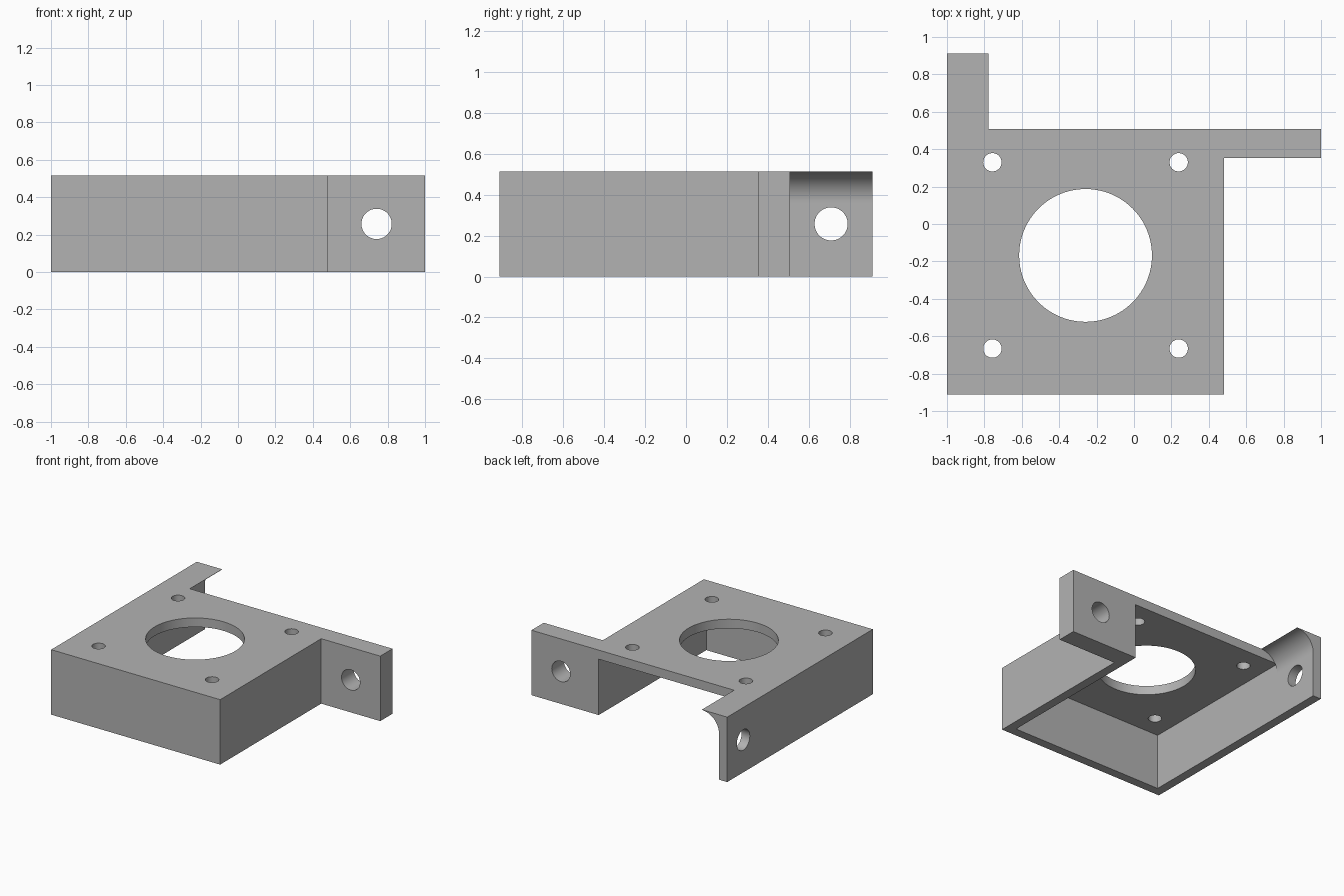
import bpy, bmesh, math
from mathutils import Matrix, Vector

if "Cube" in bpy.data.objects:
    bpy.data.objects.remove(bpy.data.objects["Cube"], do_unlink=True)

# Main dimensions
H = 0.515                      # overall height
T = 0.072                      # wall and plate thickness
LEFT, RIGHT, EAR = -1.0, 0.482, 1.0
FRONT, BACK, TAB = -0.912, 0.508, 0.912
EAR_FRONT = 0.354
FLARE = -0.778                 # outer lip of the flared tab
CX, CY = -0.259, -0.168        # motor opening centre

grey = bpy.data.materials.new("plain grey")
grey.use_nodes = True
color = (0.45, 0.45, 0.45, 1)
grey.diffuse_color = color
grey.node_tree.nodes["Principled BSDF"].inputs["Base Color"].default_value = color


def make_object(name, bm):
    bmesh.ops.recalc_face_normals(bm, faces=bm.faces)
    mesh = bpy.data.meshes.new(name)
    bm.to_mesh(mesh)
    bm.free()
    mesh.materials.append(grey)
    obj = bpy.data.objects.new(name, mesh)
    bpy.context.collection.objects.link(obj)
    return obj


def prism(name, points, sweep):
    """Extrude a closed outline of 3D points along a vector."""
    bm = bmesh.new()
    face = bm.faces.new([bm.verts.new(p) for p in points])
    out = bmesh.ops.extrude_face_region(bm, geom=[face])
    moved = [v for v in out["geom"] if isinstance(v, bmesh.types.BMVert)]
    bmesh.ops.translate(bm, verts=moved, vec=Vector(sweep))
    return make_object(name, bm)


def cylinder(name, center, radius, depth, axis, sides=64):
    bm = bmesh.new()
    turn = Vector((0, 0, 1)).rotation_difference(Vector(axis)).to_matrix().to_4x4()
    bmesh.ops.create_cone(bm, cap_ends=True, segments=sides, radius1=radius,
                          radius2=radius, depth=depth,
                          matrix=Matrix.Translation(center) @ turn)
    return make_object(name, bm)


def cut(target, cutter):
    cutter.hide_render = True
    mod = target.modifiers.new("cut", 'BOOLEAN')
    mod.operation, mod.solver, mod.object = 'DIFFERENCE', 'EXACT', cutter
    bpy.context.view_layer.objects.active = target
    bpy.ops.object.modifier_apply(modifier=mod.name)
    bpy.data.objects.remove(cutter, do_unlink=True)


# Housing with the solid ear on its side
outline = [(LEFT, FRONT), (RIGHT, FRONT), (RIGHT, EAR_FRONT),
           (EAR, EAR_FRONT), (EAR, BACK), (LEFT, BACK)]
housing = prism("housing", [(x, y, 0) for x, y in outline], (0, 0, H))

# Hollow, open below and at the back
x0, x1, y0, y1 = LEFT + T, RIGHT - T, FRONT + T, BACK + 0.2
pocket = [(x0, y0, -0.1), (x1, y0, -0.1), (x1, y1, -0.1), (x0, y1, -0.1)]
cut(housing, prism("pocket_cutter", pocket, (0, 0, H - T + 0.1)))

# Motor opening, four screw holes and the ear hole
cut(housing, cylinder("opening_cutter", (CX, CY, H), 0.355, 0.4, (0, 0, 1), 96))
for sx in (-1, 1):
    for sy in (-1, 1):
        spot = (CX + sx * 0.498, CY + sy * 0.498, H)
        cut(housing, cylinder("screw_cutter", spot, 0.049, 0.4, (0, 0, 1), 48))
cut(housing, cylinder("ear_cutter", (0.741, 0.43, H / 2), 0.081, 0.5, (0, 1, 0)))

# Thin back tab, flaring to a lip at the top
R = FLARE - (LEFT + T)
profile = [(LEFT, 0), (LEFT + T, 0)]
for i in range(25):
    a = math.pi - i / 24 * math.pi / 2
    profile.append((FLARE + R * math.cos(a), H - R - 0.002 + R * math.sin(a)))
profile += [(FLARE, H), (LEFT, H)]
tab = prism("flared_tab", [(x, BACK, z) for x, z in profile], (0, TAB - BACK, 0))
cut(tab, cylinder("tab_cutter", (LEFT, 0.71, H / 2), 0.081, 0.5, (1, 0, 0)))

# Smooth the round surfaces, keep the corners sharp
bpy.ops.object.select_all(action='DESELECT')
for obj in (housing, tab):
    obj.select_set(True)
bpy.context.view_layer.objects.active = housing
bpy.ops.object.shade_smooth_by_angle(angle=math.radians(30))
